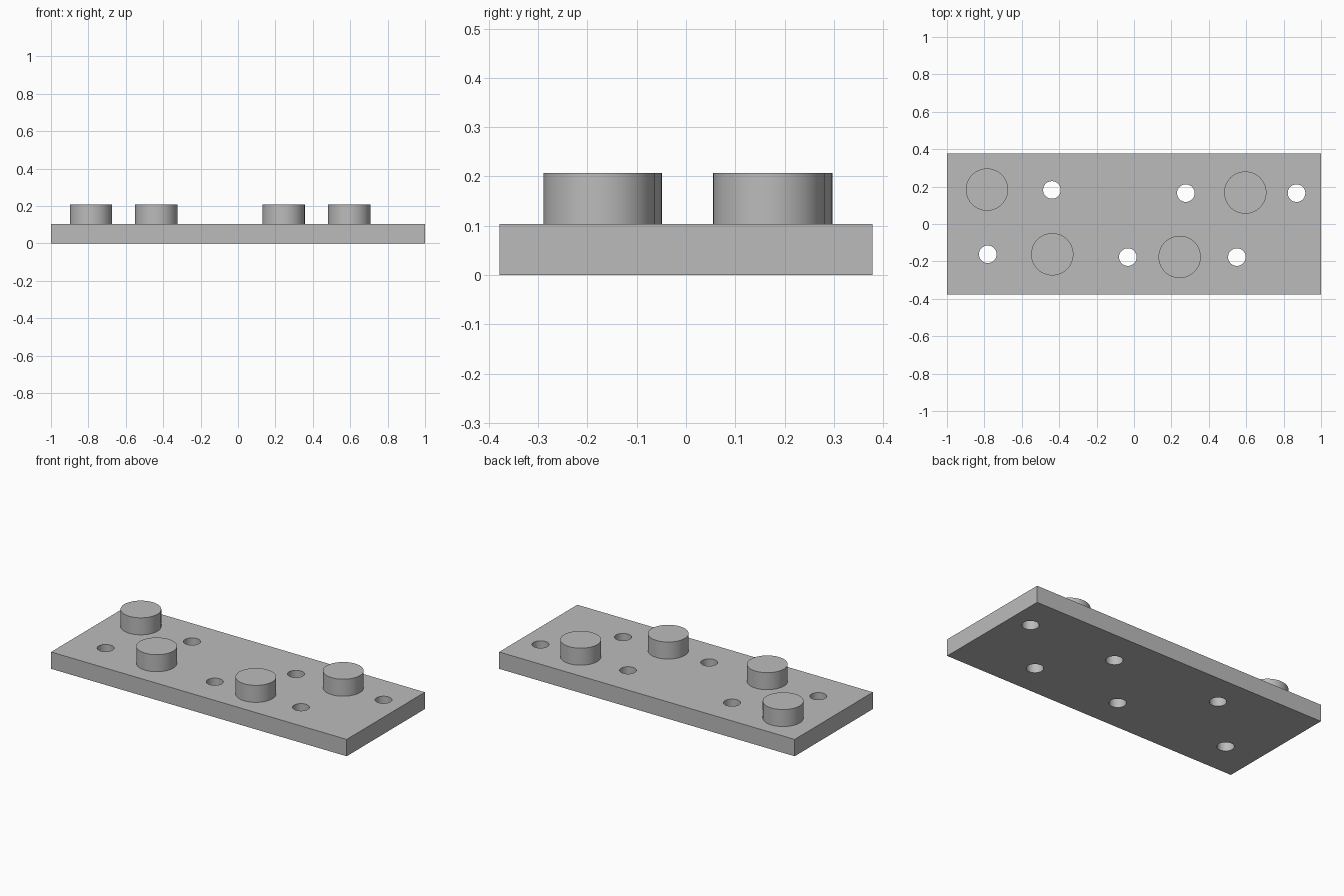
import bpy, math

if "Cube" in bpy.data.objects:
    bpy.data.objects.remove(bpy.data.objects["Cube"])

PLATE_TOP, PEG_TOP, HALF_DEPTH = 0.103, 0.207, 0.378
PEGS = [(-0.786, 0.184), (-0.437, -0.162), (0.244, -0.176), (0.595, 0.168)]
HOLES = [(-0.782, -0.162), (-0.439, 0.182), (-0.033, -0.177),
         (0.277, 0.165), (0.55, -0.177), (0.869, 0.165)]

grey = bpy.data.materials.new("plain grey")
grey.diffuse_color = (0.5, 0.5, 0.5, 1)
grey.use_nodes = True
grey.node_tree.nodes["Principled BSDF"].inputs["Base Color"].default_value = grey.diffuse_color


def cylinder(name, xy, radius, z0, z1):
    bpy.ops.mesh.primitive_cylinder_add(vertices=64, radius=radius, depth=z1 - z0,
                                        location=(*xy, (z0 + z1) / 2))
    ob = bpy.context.object
    ob.name = name
    ob.data.materials.append(grey)
    bpy.ops.object.shade_smooth_by_angle(angle=math.radians(30))
    return ob


# Hole cutters
cutters = [cylinder(f"hole_cutter_{i}", p, 0.047, -0.1, 0.3)
           for i, p in enumerate(HOLES, 1)]

# Base plate with through holes
bpy.ops.mesh.primitive_cube_add(size=1, location=(0, 0, PLATE_TOP / 2))
plate = bpy.context.object
plate.name = "base_plate"
plate.scale = (2, 2 * HALF_DEPTH, PLATE_TOP)
bpy.ops.object.transform_apply(location=False, rotation=False, scale=True)
plate.data.materials.append(grey)
for cutter in cutters:
    mod = plate.modifiers.new("hole", 'BOOLEAN')
    mod.operation, mod.solver, mod.object = 'DIFFERENCE', 'EXACT', cutter
    bpy.ops.object.modifier_apply(modifier=mod.name)
for cutter in cutters:
    bpy.data.objects.remove(cutter)
bpy.context.view_layer.objects.active = plate
plate.select_set(True)
bpy.ops.object.shade_smooth_by_angle(angle=math.radians(30))

# Round pegs standing on the plate
for i, p in enumerate(PEGS, 1):
    cylinder(f"peg_{i}", p, 0.113, PLATE_TOP, PEG_TOP)
